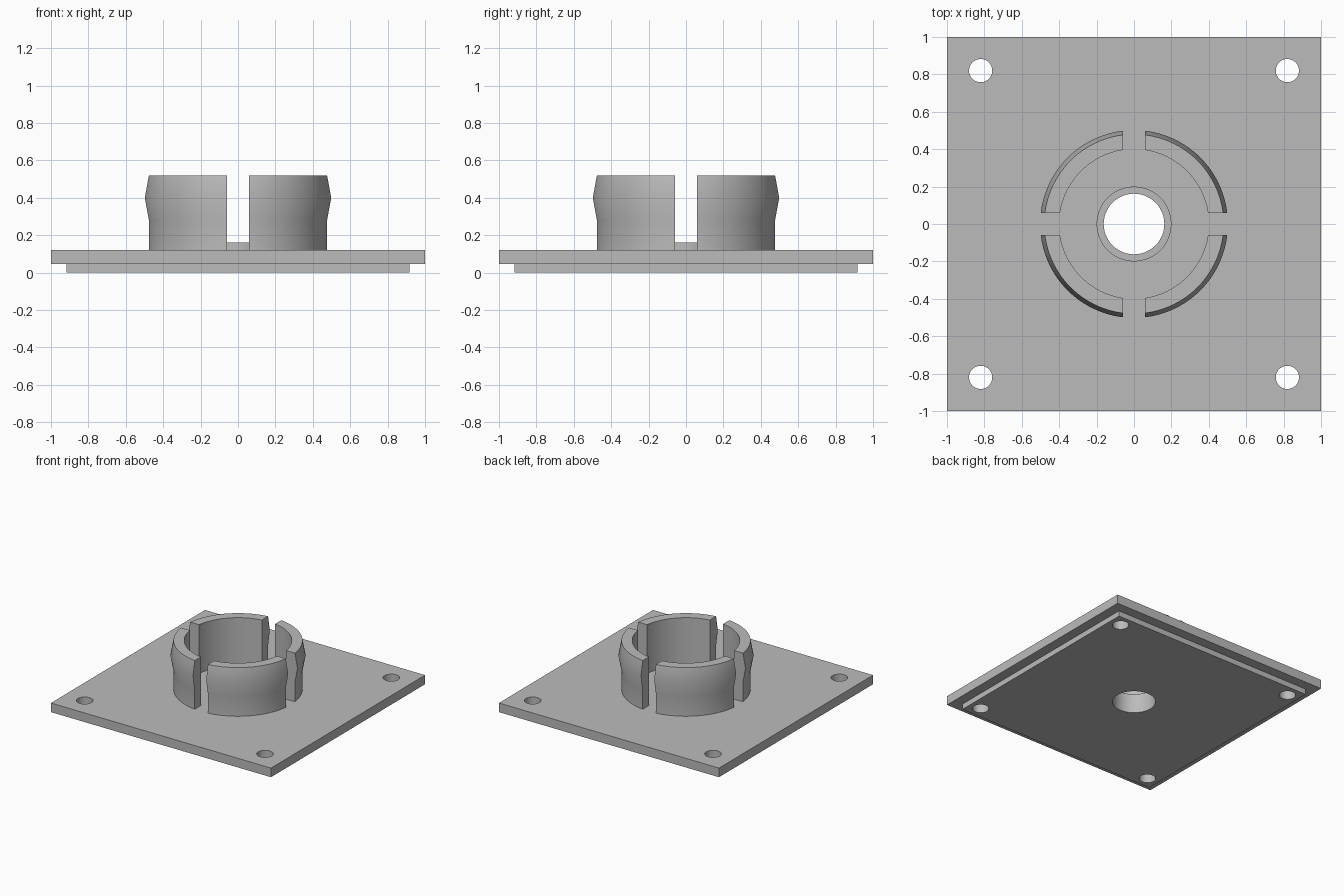
import bpy, bmesh, math

if "Cube" in bpy.data.objects:
    bpy.data.objects.remove(bpy.data.objects["Cube"])

grey = bpy.data.materials.new("light grey")
grey.diffuse_color = (0.5, 0.5, 0.5, 1)
grey.use_nodes = True
grey.node_tree.nodes["Principled BSDF"].inputs["Base Color"].default_value = grey.diffuse_color


def make_object(name, bm):
    bmesh.ops.recalc_face_normals(bm, faces=bm.faces)
    mesh = bpy.data.meshes.new(name)
    bm.to_mesh(mesh)
    bm.free()
    obj = bpy.data.objects.new(name, mesh)
    bpy.context.collection.objects.link(obj)
    mesh.materials.append(grey)
    return obj


def box(name, half, z0, z1):
    bm = bmesh.new()
    bmesh.ops.create_cube(bm, size=1)
    for v in bm.verts:
        v.co = (v.co.x * 2 * half, v.co.y * 2 * half, z0 if v.co.z < 0 else z1)
    return make_object(name, bm)


def cylinder(name, r, x, y, z0, z1, sides=64):
    bm = bmesh.new()
    bmesh.ops.create_cone(bm, cap_ends=True, segments=sides,
                          radius1=r, radius2=r, depth=z1 - z0)
    bmesh.ops.translate(bm, verts=bm.verts, vec=(x, y, (z0 + z1) / 2))
    return make_object(name, bm)


def boolean(obj, other, operation):
    mod = obj.modifiers.new(operation, 'BOOLEAN')
    mod.operation = operation
    mod.solver = 'EXACT'
    mod.object = other
    bpy.context.view_layer.objects.active = obj
    bpy.ops.object.modifier_apply(modifier=mod.name)
    bpy.data.objects.remove(other)


def smooth(obj):
    bpy.ops.object.select_all(action='DESELECT')
    obj.select_set(True)
    bpy.context.view_layer.objects.active = obj
    bpy.ops.object.shade_smooth_by_angle(angle=math.radians(30))


# Base plate with stepped underside and raised centre collar
plate = box("base_plate", 1.0, 0.045, 0.12)
boolean(plate, box("lower_step", 0.918, 0.0, 0.06), 'UNION')
boolean(plate, cylinder("collar", 0.2, 0, 0, 0.08, 0.16), 'UNION')

# Centre bore and four corner screw holes
boolean(plate, cylinder("bore_cutter", 0.162, 0, 0, -0.2, 0.4), 'DIFFERENCE')
for sx in (-1, 1):
    for sy in (-1, 1):
        boolean(plate, cylinder("hole_cutter", 0.062, sx * 0.82, sy * 0.82,
                                -0.2, 0.4, 40), 'DIFFERENCE')
smooth(plate)

# Four snap-fit clips, split by straight slots
GAP = 0.06
STEPS = 24
PROFILE = [(0.40, 0.12), (0.48, 0.12), (0.48, 0.28),
           (0.502, 0.40), (0.48, 0.52), (0.40, 0.52)]
for k in range(4):
    bm = bmesh.new()
    rings = []
    for i in range(STEPS + 1):
        ring = []
        for r, z in PROFILE:
            a0 = math.asin(GAP / r)
            a = a0 + (math.pi / 2 - 2 * a0) * i / STEPS + k * math.pi / 2
            ring.append(bm.verts.new((r * math.cos(a), r * math.sin(a), z)))
        rings.append(ring)
    n = len(PROFILE)
    for a, b in zip(rings, rings[1:]):
        for j in range(n):
            bm.faces.new((a[j], a[(j + 1) % n], b[(j + 1) % n], b[j]))
    bm.faces.new(rings[0])
    bm.faces.new(rings[-1])
    smooth(make_object("snap_clip_%d" % (k + 1), bm))
